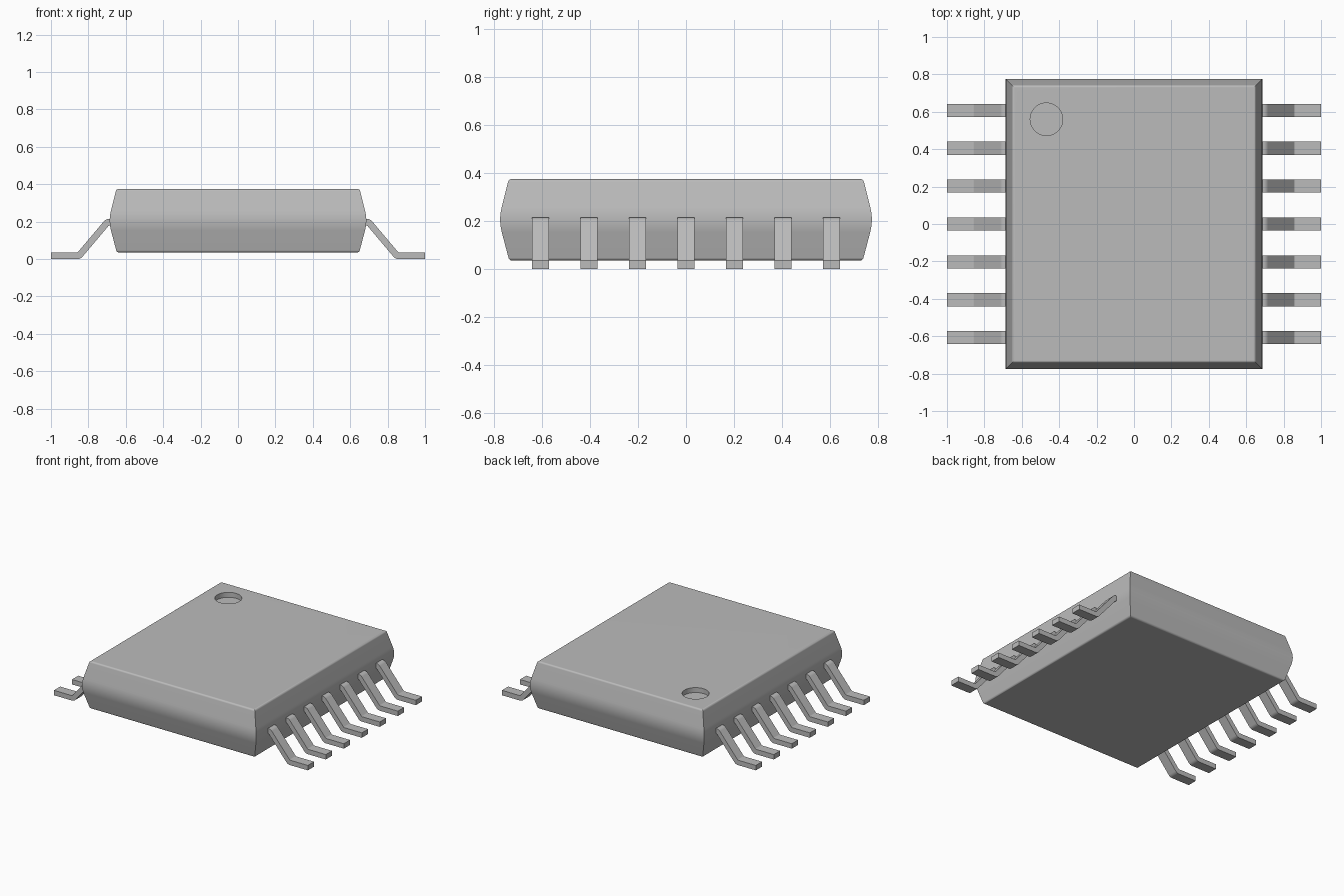
import bpy, bmesh, math
from mathutils import Vector

if "Cube" in bpy.data.objects:
    bpy.data.objects.remove(bpy.data.objects["Cube"])

grey = bpy.data.materials.new("plain grey")
grey.use_nodes = True
colour = (0.5, 0.5, 0.5, 1)
grey.diffuse_color = colour
grey.node_tree.nodes["Principled BSDF"].inputs["Base Color"].default_value = colour


def fillet(corners, segments=4):
    """Round each (x, z, radius) corner of an open path with a tangent arc."""
    path = [Vector(corners[0][:2])]
    for before, (x, z, radius), after in zip(corners, corners[1:], corners[2:]):
        p = Vector((x, z))
        a = (Vector(before[:2]) - p).normalized()
        b = (Vector(after[:2]) - p).normalized()
        half = a.angle(b) / 2
        centre = p + (a + b).normalized() * radius / math.sin(half)
        start = (p + a * radius / math.tan(half) - centre).normalized()
        end = (p + b * radius / math.tan(half) - centre).normalized()
        path += [centre + start.slerp(end, i / segments) * radius
                 for i in range(segments + 1)]
    return path + [Vector(corners[-1][:2])]


def make_object(name, bm):
    bmesh.ops.recalc_face_normals(bm, faces=bm.faces[:])
    mesh = bpy.data.meshes.new(name)
    bm.to_mesh(mesh)
    bm.free()
    mesh.materials.append(grey)
    obj = bpy.data.objects.new(name, mesh)
    bpy.context.collection.objects.link(obj)
    return obj


def smooth(obj):
    """Smooth the rounded bends but keep flat faces flat and corners sharp."""
    bpy.ops.object.select_all(action='DESELECT')
    obj.select_set(True)
    bpy.context.view_layer.objects.active = obj
    bpy.ops.object.shade_smooth_by_angle(angle=math.radians(30))
    obj.modifiers.new("flat_faces", 'WEIGHTED_NORMAL').keep_sharp = True


# Package body: rectangular rings following a rounded side profile
HALF_X, HALF_Y = 0.687, 0.777
profile = fillet([(0.6, 0.035, 0), (0.648, 0.035, 0.015), (0.693, 0.205, 0.2),
                  (0.65, 0.375, 0.015), (0.6, 0.375, 0)])[1:-1]
bm = bmesh.new()
rings = []
for x, z in profile:
    y = x + HALF_Y - HALF_X
    rings.append([bm.verts.new((sx * x, sy * y, z))
                  for sx, sy in ((-1, -1), (1, -1), (1, 1), (-1, 1))])
for low, high in zip(rings, rings[1:]):
    for i in range(4):
        j = (i + 1) % 4
        bm.faces.new((low[i], low[j], high[j], high[i]))
bm.faces.new(rings[0])
bm.faces.new(rings[-1])
body = make_object("package_body", bm)

# Round recess marking the first pin
bm = bmesh.new()
bmesh.ops.create_cone(bm, cap_ends=True, segments=48, radius1=0.087, radius2=0.087, depth=0.1)
bmesh.ops.translate(bm, vec=(-0.468, 0.56, 0.39), verts=bm.verts[:])
cutter = make_object("recess_cutter", bm)
cut = body.modifiers.new("recess", 'BOOLEAN')
cut.object = cutter
cut.solver = 'EXACT'
bpy.context.view_layer.objects.active = body
bpy.ops.object.modifier_apply(modifier=cut.name)
bpy.data.objects.remove(cutter)
smooth(body)

# Gull-wing leads: a bent strip extruded across its width, on both sides
WIDTH, PITCH = 0.07, 0.2025
upper = fillet([(0.64, 0.215, 0), (0.706, 0.215, 0.035), (0.858, 0.035, 0.012), (1, 0.035, 0)])
lower = fillet([(0.64, 0.18, 0), (0.69, 0.18, 0.012), (0.842, 0, 0.035), (1, 0, 0)])
for side, side_name in ((1, "left"), (-1, "right")):
    for n in range(7):
        y = (n - 3) * PITCH
        bm = bmesh.new()
        rows = [[bm.verts.new((side * p.x, y + s * WIDTH / 2, p.y)) for p in line]
                for line, s in ((upper, -1), (upper, 1), (lower, 1), (lower, -1))]
        for a, b in zip(rows, rows[1:] + rows[:1]):
            for i in range(len(a) - 1):
                bm.faces.new((a[i], a[i + 1], b[i + 1], b[i]))
        for end in (0, -1):
            bm.faces.new([row[end] for row in rows])
        smooth(make_object(f"{side_name}_lead_{n + 1}", bm))
